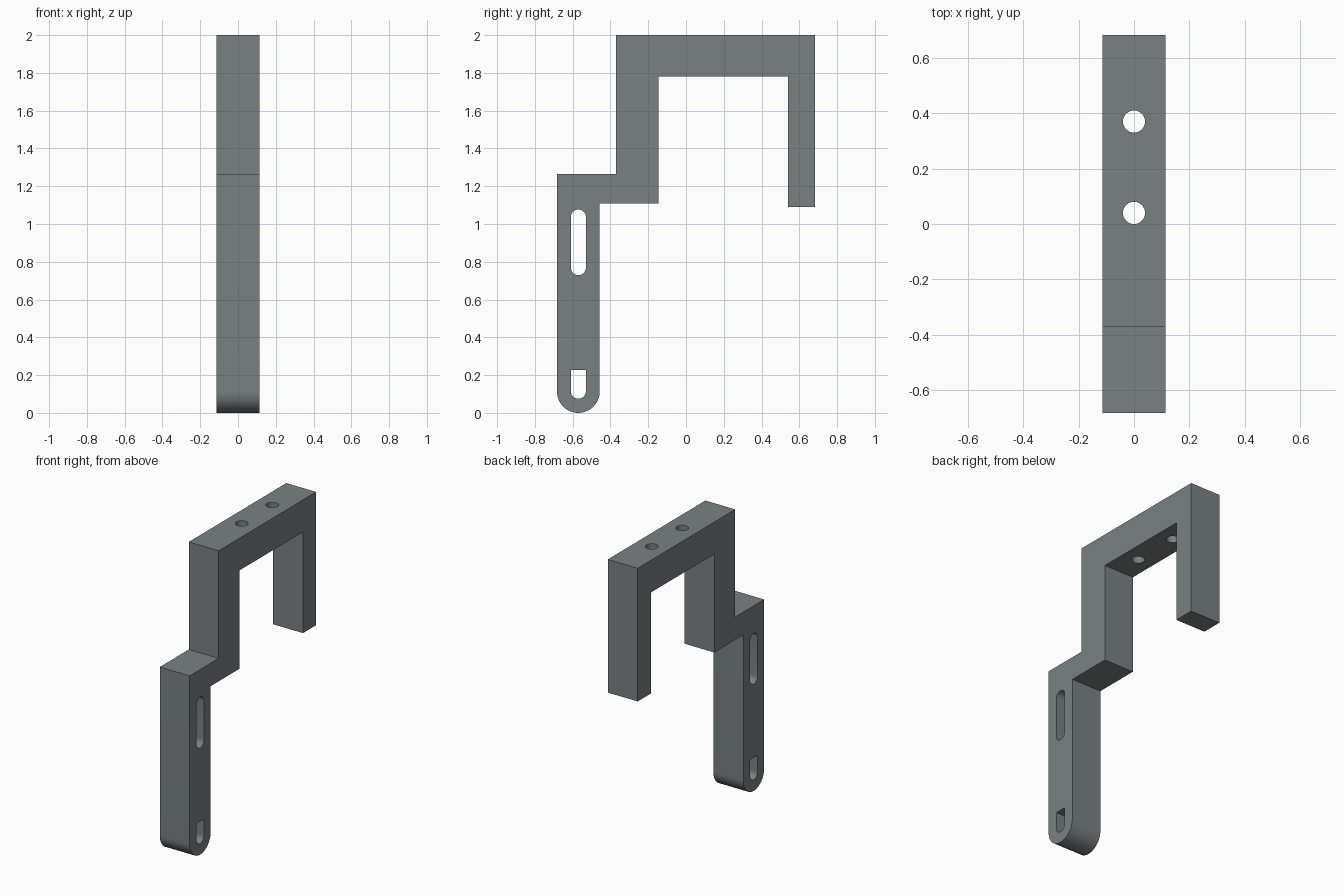
import bpy, bmesh, math
from mathutils import Vector

if "Cube" in bpy.data.objects:
    bpy.data.objects.remove(bpy.data.objects["Cube"])

HALF_W = 0.113          # half thickness of the bracket in x
LEG_Y, LEG_R = -0.57, 0.113   # centre line and end radius of the slotted leg


def arc(cx, cy, r, a0, a1, n):
    """Points on an arc, angles in degrees."""
    return [(cx + r * math.cos(math.radians(a0 + (a1 - a0) * i / n)),
             cy + r * math.sin(math.radians(a0 + (a1 - a0) * i / n)))
            for i in range(n + 1)]


def prism(name, points, start, depth):
    """Extrude a flat outline of 3D points along depth."""
    bm = bmesh.new()
    face = bm.faces.new([bm.verts.new(Vector(p) + Vector(start)) for p in points])
    new = bmesh.ops.extrude_face_region(bm, geom=[face])["geom"]
    bmesh.ops.translate(bm, vec=depth,
                        verts=[v for v in new if isinstance(v, bmesh.types.BMVert)])
    bmesh.ops.recalc_face_normals(bm, faces=bm.faces)
    mesh = bpy.data.meshes.new(name)
    bm.to_mesh(mesh)
    bm.free()
    obj = bpy.data.objects.new(name, mesh)
    bpy.context.collection.objects.link(obj)
    return obj


def side_prism(name, outline, half):
    """Extrude a (y, z) outline across x."""
    return prism(name, [(0, y, z) for y, z in outline], (-half, 0, 0), (2 * half, 0, 0))


# Bracket body: hook, step and round-ended leg in one side profile
outline = [(-0.683, 1.265), (-0.37, 1.265), (-0.37, 2.0), (0.683, 2.0),
           (0.683, 1.09), (0.54, 1.09), (0.54, 1.78), (-0.145, 1.78),
           (-0.145, 1.108), (LEG_Y + LEG_R, 1.108)]
outline += arc(LEG_Y, LEG_R, LEG_R, 0, -180, 32)
bracket = side_prism("bracket", outline, HALF_W)

# Cutters: long slot, short flat-topped slot, two bolt holes
r = 0.04
long_slot = arc(LEG_Y, 1.037, r, 0, 180, 16) + arc(LEG_Y, 0.769, r, 180, 360, 16)
short_slot = [(LEG_Y + r, 0.228), (LEG_Y - r, 0.228)] + arc(LEG_Y, 0.115, r, 180, 360, 16)
cutters = [side_prism("long_slot_cutter", long_slot, 0.2),
           side_prism("short_slot_cutter", short_slot, 0.2)]
for y in (0.04, 0.37):
    ring = arc(0, y, r, 0, 360, 32)[:-1]
    cutters.append(prism("bolt_hole_cutter", [(px, py, 0) for px, py in ring],
                         (0, 0, 1.7), (0, 0, 0.4)))

bpy.context.view_layer.objects.active = bracket
bracket.select_set(True)
for cutter in cutters:
    cutter.hide_render = True
    mod = bracket.modifiers.new("cut", "BOOLEAN")
    mod.operation = "DIFFERENCE"
    mod.solver = "EXACT"
    mod.object = cutter
    bpy.ops.object.modifier_apply(modifier=mod.name)
    bpy.data.objects.remove(cutter)

# Finish: one grey material, smooth curves with sharp edges
grey = bpy.data.materials.new("steel grey")
grey.diffuse_color = (0.195, 0.22, 0.22, 1)
grey.use_nodes = True
grey.node_tree.nodes["Principled BSDF"].inputs["Base Color"].default_value = grey.diffuse_color
bracket.data.materials.clear()
bracket.data.materials.append(grey)
for poly in bracket.data.polygons:
    poly.material_index = 0
bpy.ops.object.shade_smooth_by_angle(angle=math.radians(30))
